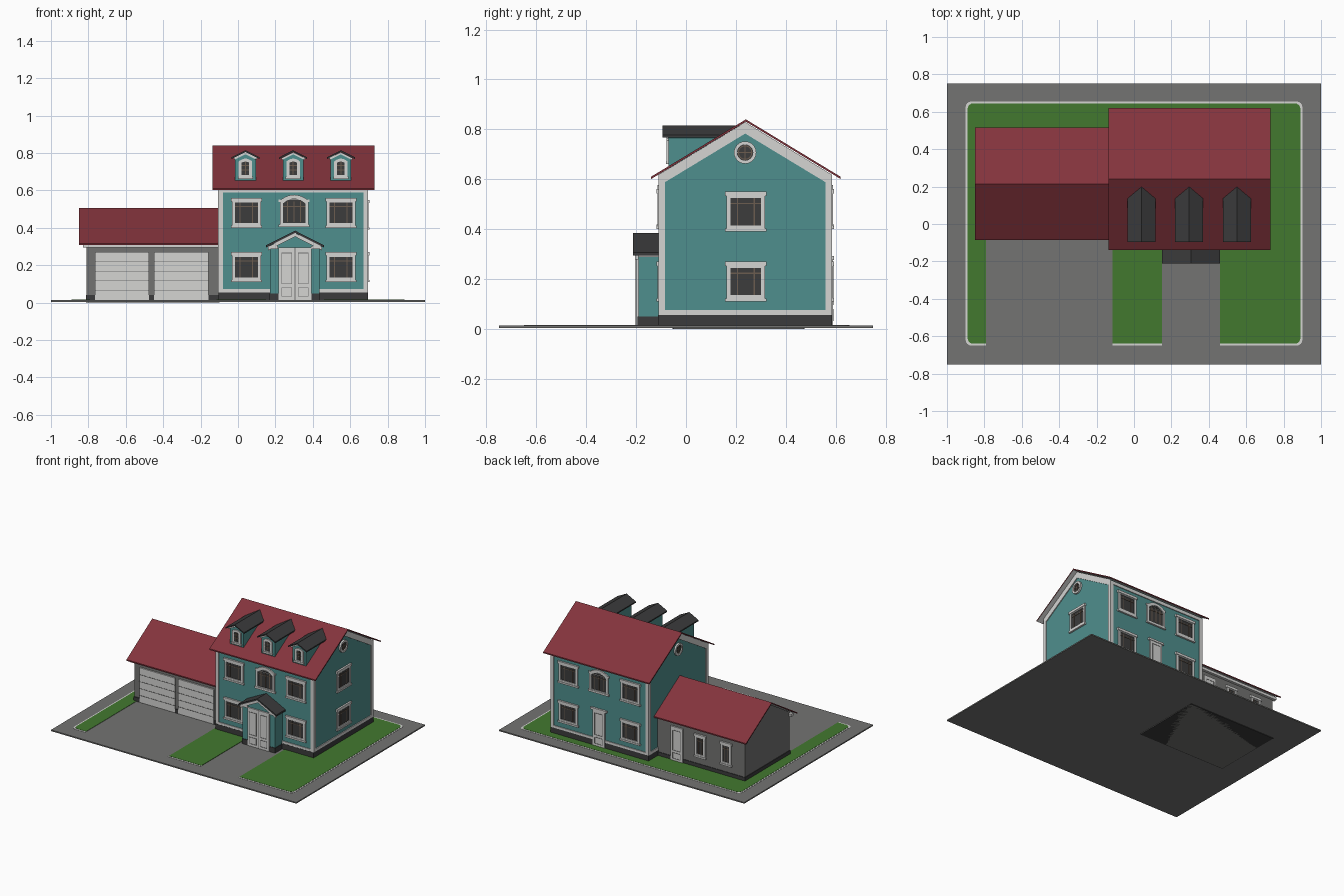
import bpy, bmesh, math
from mathutils import Matrix, Vector

if "Cube" in bpy.data.objects:
    bpy.data.objects.remove(bpy.data.objects["Cube"])

COLORS = {
    "teal_siding": (0.078, 0.275, 0.27), "white_trim": (0.66, 0.66, 0.65),
    "red_roof": (0.23, 0.034, 0.046), "charcoal": (0.044, 0.044, 0.045),
    "stone_grey": (0.17, 0.17, 0.165), "paving_grey": (0.175, 0.175, 0.17),
    "grass_green": (0.055, 0.19, 0.028), "glass_dark": (0.045, 0.045, 0.045),
    "brown_bars": (0.15, 0.11, 0.08),
}
MATS = {}
for n, c in COLORS.items():
    MATS[n] = bpy.data.materials.new(n)
    MATS[n].diffuse_color = (*c, 1)

# Shapes are drawn facing -y; a rotation turns them to their wall
FRONT = Matrix()
RIGHT = Matrix.Rotation(math.pi / 2, 4, 'Z')    # local x = world y, depth = -world x
BACK = Matrix.Rotation(math.pi, 4, 'Z')
LEFT = Matrix.Rotation(-math.pi / 2, 4, 'Z')
FLAT = Matrix.Rotation(-math.pi / 2, 4, 'X')    # local (x, z) = world (x, y)


def rect(x0, x1, z0, z1):
    return [(x0, z0), (x1, z0), (x1, z1), (x0, z1)]


def gable(c, half, base, eave, peak):
    return [(c - half, base), (c + half, base), (c + half, eave), (c, peak), (c - half, eave)]


def chevron(c, half, eave, peak, t):
    return [(c - half, eave), (c, peak), (c + half, eave),
            (c + half, eave - t), (c, peak - t), (c - half, eave - t)]


def arch(w, z0, spring, rise, n=10):
    top = [w * (1 - 2 * i / n) for i in range(n + 1)]
    return [(-w, z0), (w, z0)] + [(x, spring + rise * (1 - (x / w) ** 2)) for x in top]


def circle(r, n=24):
    return [(r * math.cos(2 * math.pi * i / n), r * math.sin(2 * math.pi * i / n)) for i in range(n)]


def make(name, shapes, rot=FRONT, loc=(0, 0, 0), under=None):
    """Each shape: (outline, depth0, depth1, material[, hole outline])."""
    bm = bmesh.new()
    names = []
    for outline, d0, d1, mat, *hole in shapes:
        if mat not in names:
            names.append(mat)
        loops = [[[bm.verts.new((x, d, z)) for x, z in o] for d in (d0, d1)] for o in [outline] + hole]
        n = len(outline)
        faces = []
        for f, b in loops:
            faces += [bm.faces.new((f[i], f[(i + 1) % n], b[(i + 1) % n], b[i])) for i in range(n)]
        for k in (0, 1):
            if hole:
                a, b = loops[0][k], loops[1][k]
                faces += [bm.faces.new((a[i], a[(i + 1) % n], b[(i + 1) % n], b[i])) for i in range(n)]
            else:
                faces.append(bm.faces.new(loops[0][k]))
        for f in faces:
            f.material_index = names.index(mat)
    bmesh.ops.recalc_face_normals(bm, faces=bm.faces)
    bm.transform(Matrix.Translation(Vector(loc)) @ rot)
    bm.normal_update()
    if under:                                   # downward faces get the soffit colour
        names.append(under)
        for f in bm.faces:
            if f.normal.z < -0.3:
                f.material_index = len(names) - 1
    me = bpy.data.meshes.new(name)
    bm.to_mesh(me)
    bm.free()
    for m in names:
        me.materials.append(MATS[m])
    ob = bpy.data.objects.new(name, me)
    bpy.context.collection.objects.link(ob)
    return ob


def box(name, x0, x1, y0, y1, z0, z1, mat):
    return make(name, [(rect(x0, x1, z0, z1), y0, y1, mat)])


W, C, G, B, T, S = "white_trim", "charcoal", "glass_dark", "brown_bars", "teal_siding", "stone_grey"


def bars(w, h, xs, zs):
    t = 0.0025
    return ([(rect(x - t, x + t, -h, h), -0.006, 0, B) for x in xs] +
            [(rect(-w, w, z - t, z + t), -0.006, 0, B) for z in zs])


def window(name, rot, loc, w=0.083, h=0.08):
    a, b = w - 0.022, h - 0.025
    make(name, [
        (rect(-w + .006, w - .006, -h, h), -0.009, 0, W, rect(-a, a, -b, b)),
        (rect(-w, w, h - .018, h), -0.013, 0, W),
        (rect(-w, w, -h, -h + .012), -0.013, 0, W),
        (rect(-a, a, -b, b), -0.003, 0, G)] + bars(a, b, (-a * .55, a * .55), (b * .6,)), rot, loc)


def arched_window(name, rot, loc):
    make(name, [
        (arch(.076, -.08, .062, .03), -0.010, 0, W, arch(.06, -.06, .045, .027)),
        (rect(-.083, .083, -.08, -.066), -0.013, 0, W),
        (rect(-.083, .083, .052, .066), -0.008, -0.001, W, rect(-.062, .062, .053, .065)),
        (arch(.06, -.06, .045, .027), -0.003, 0, G)]
        + bars(.06, .055, (-.035, 0, .035), (.03,)), rot, loc)


def round_window(name, rot, loc):
    make(name, [(circle(.045), -0.012, 0, W, circle(.031)), (circle(.031), -0.004, 0, G),
                (circle(.029), -0.007, 0, B, circle(.025))] + bars(.03, .03, (0,), (0,)), rot, loc)


def door(name, rot, loc, w, h, leaves=1):
    sh = [(rect(-w, w, 0, h), -0.010, 0, W)]
    lw = 2 * w / leaves
    for i in range(leaves):
        x0, x1 = -w + i * lw + lw * .17, -w + (i + 1) * lw - lw * .17
        for z0, z1 in ((.06 * h, .24 * h), (.30 * h, .90 * h)):
            sh.append((rect(x0, x1, z0, z1), -0.012, 0, S,
                       rect(x0 + .003, x1 - .003, z0 + .003, z1 - .003)))
    if leaves > 1:
        sh.append((rect(-.002, .002, 0, h), -0.012, 0, S))
    make(name, sh, rot, loc)


# Ground, kerb and lawn with driveway and path notches
def lawn(e):
    r, X, Y0, Y1 = 0.03, 0.89 + e, -0.64 - e, 0.645 + e
    pts = []
    for cx, cy, a0 in ((X - r, Y0 + r, 270), (X - r, Y1 - r, 0), (-X + r, Y1 - r, 90), (-X + r, Y0 + r, 180)):
        pts += [(cx + r * math.cos(math.radians(a0 + 22.5 * i)),
                 cy + r * math.sin(math.radians(a0 + 22.5 * i))) for i in range(5)]
    return pts + [(-.79, Y0), (-.79, -.04), (-.115, -.04), (-.115, Y0),
                  (.15, Y0), (.15, -.1), (.46, -.1), (.46, Y0)]


box("ground_slab", -1, 1, -.75, .75, .004, .013, "paving_grey")
make("kerb", [(lawn(.01), -.0145, -.012, W)], FLAT)
make("grass", [(lawn(0), -.016, -.012, "grass_green")], FLAT)

# Main house body, plinth and trim
make("house_walls", [(gable(.2375, .3425, .013, .618, .825), -.69, .1, T)], RIGHT)
box("house_plinth", -.105, .695, -.112, .586, .01, .055, C)
outer, inner = gable(.2375, .348, .055, .618, .829), gable(.2375, .322, .075, .588, .783)
for nm, d in (("right", -.696), ("left", .1)):
    make(nm + "_gable_trim", [(outer, d, d + .006, W, inner)], RIGHT)
for nm, y in (("front", -.111), ("back", .58)):
    make(nm + "_wall_trim", [(rect(-.105, .695, .055, .61), y, y + .006, W, rect(-.08, .67, .072, .588))])
make("house_roof", [(chevron(.24, .38, .61, .84, .009), -.73, .135, "red_roof")], RIGHT, under=W)

# Windows and doors of the main house
for side, rot, y in (("front", FRONT, -.105), ("back", BACK, .58)):
    for x in (.045, .55):
        for lv, z in (("upper", .48), ("lower", .19)):
            window(f"{side}_{lv}_window", rot, (x, y, z))
    arched_window(side + "_arched_window", rot, (.3, y, .485))
for lv, z in (("upper", .47), ("lower", .19)):
    window(f"side_{lv}_window", RIGHT, (.69, .24, z))
round_window("right_round_window", RIGHT, (.69, .237, .707))
round_window("left_round_window", LEFT, (-.1, .237, .707))
door("back_door", BACK, (.3, .58, .015), .05, .27)
box("back_door_head", .235, .365, .58, .594, .277, .292, W)

# Dormers
for x in (.04, .295, .55):
    make("dormer_walls", [(gable(x, .055, .64, .765, .797), -.07, .18, T)])
    make("dormer_roof", [(chevron(x, .075, .777, .815, .009), -.095, .21, C)], under=W)
    make("dormer_rake", [(chevron(x, .062, .774, .805, .012), -.078, -.07, W)])
    make("dormer_window", [
        (arch(.036, -.055, .035, .015), -.008, 0, W, arch(.02, -.038, .028, .006)),
        (rect(-.04, .04, -.058, -.046), -.011, 0, W),
        (rect(-.022, .022, -.04, .034), -.003, 0, G)] + bars(.02, .036, (0,), (-.01, .014)),
        FRONT, (x, -.07, .72))

# Porch
make("porch_walls", [(gable(.303, .132, .013, .295, .365), -.19, -.1, T)])
for x0, x1 in ((.168, .216), (.39, .438)):
    box("porch_plinth", x0, x1, -.194, -.1, .01, .05, C)
for x0, x1 in ((.164, .215), (.391, .442)):
    box("porch_cornice", x0, x1, -.199, -.1, .288, .304, W)
make("porch_roof", [(chevron(.305, .155, .307, .385, .012), -.212, -.1, C)], under=W)
make("porch_rake", [(chevron(.305, .145, .299, .373, .02), -.205, -.19, W)])
door("front_door", FRONT, (.305, -.19, .015), .088, .28, 2)

# Garage
make("garage_walls", [(gable(.212, .26, .0, .325, .488), .1, .81, S)], RIGHT)
box("garage_plinth", -.814, -.1, -.054, .476, .0, .042, C)
make("garage_roof", [(chevron(.215, .3, .317, .505, .009), .1, .85, "red_roof")], RIGHT, under=W)
for nm, y0, y1 in (("front", -.066, -.04), ("back", .465, .49)):
    box(nm + "_garage_cornice", -.83, -.1, y0, y1, .296, .316, W)
for x in (-.62, -.303):
    make("garage_door", [(rect(-.145, .145, .0, .255), -.009, 0, W)] +
         [(rect(-.145, .145, z - .002, z + .002), -.0105, 0, S) for z in (.051, .102, .153, .204)],
         FRONT, (x, -.048, .015))
door("garage_back_door", BACK, (-.26, .472, .015), .05, .25)
for x in (-.45, -.66):
    window("garage_back_window", BACK, (x, .472, .175), .048, .085)

for m in bpy.data.materials:
    if m.users and not m.is_grease_pencil:
        m.use_nodes = True
        m.node_tree.nodes["Principled BSDF"].inputs["Base Color"].default_value = m.diffuse_color
